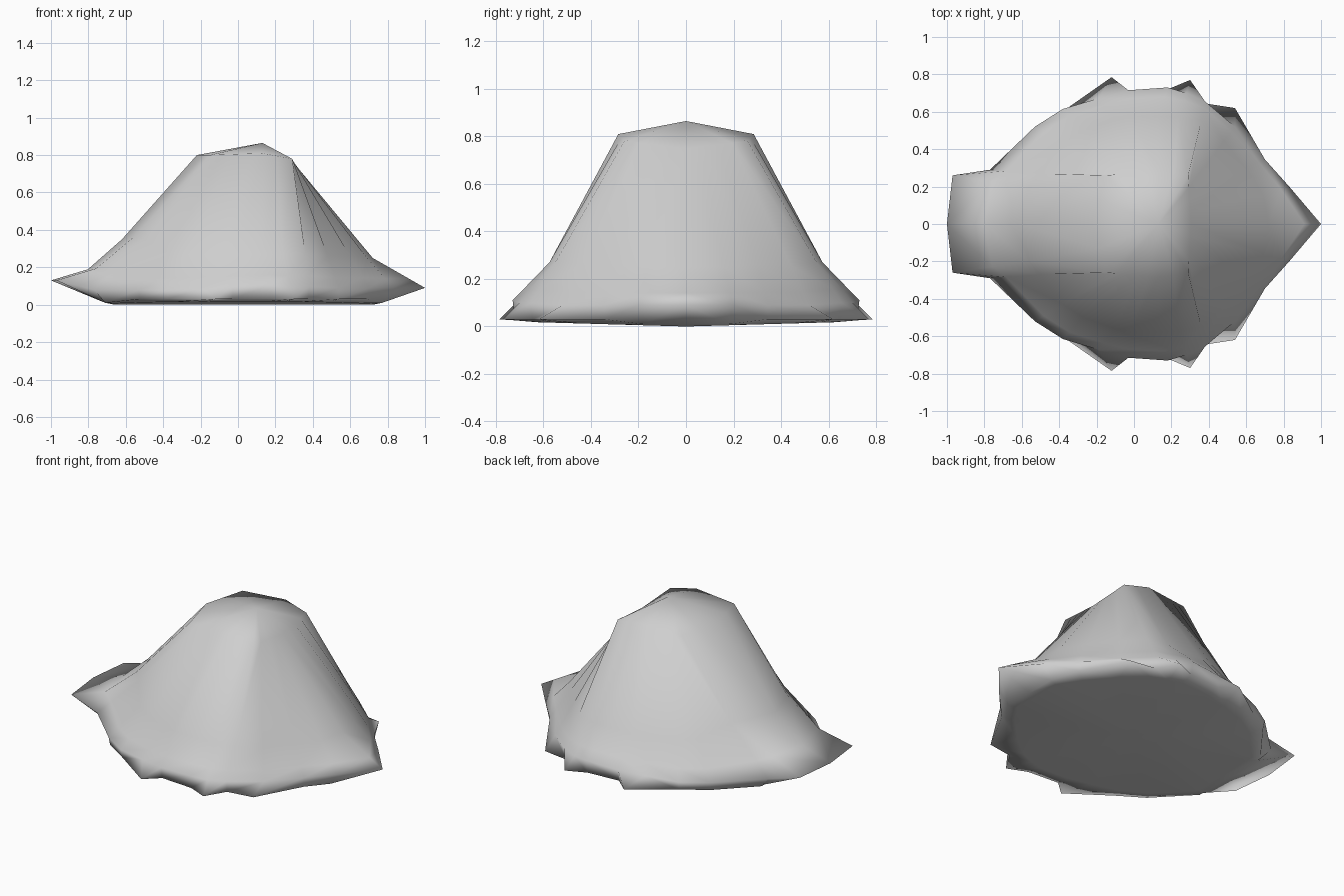
import bpy, bmesh
from mathutils import Vector

if "Cube" in bpy.data.objects:
    bpy.data.objects.remove(bpy.data.objects["Cube"])

# Half outline of the rim, from the tail (-x) to the point (+x)
RIM = [(-1, 0, .13), (-.97, .26, .13), (-.77, .29, .08), (-.53, .52, .08),
       (-.38, .615, .08), (-.19, .672, .09), (-.03, .715, .10), (.18, .73, .11),
       (.28, .70, .10), (.38, .655, .10), (.54, .52, .09), (.70, .345, .09),
       (.83, .20, .09), (1, 0, .09)]
# Half outline of the waist, where the slope steepens
WAIST = [(-.62, 0, .35), (-.56, .20, .36), (-.50, .27, .35), (-.38, .43, .28),
         (-.27, .50, .27), (-.10, .56, .27), (-.02, .575, .27), (.13, .575, .27),
         (.24, .575, .27), (.36, .55, .27), (.48, .44, .26), (.60, .30, .26),
         (.69, .16, .25), (.72, 0, .25)]
# Corners of the flat crown, by column
CROWN = [(0, (-.22, 0, .80)), (2, (-.15, .26, .80)), (7, (.13, .285, .81)),
         (9, (.29, .26, .78)), (13, (.305, 0, .75))]
# Low spikes that stick out under the rim, by column
SPIKES = {5: (-.12, .785, .03), 8: (.30, .77, .03), 10: (.54, .62, .03)}


def clamp(v, lo, hi):
    return max(lo, min(hi, v))


def base_point(i, p):
    if i in SPIKES:
        return SPIKES[i]
    if 3 <= i <= 11:
        return (p[0] * .99, p[1] * .985, .03)
    return (clamp(p[0] * .94, -.71, .77), p[1] * .92, .01)


def floor_point(p):
    return (clamp(p[0] * .9, -.66, .72), p[1] * .86, .016 * p[1] / .65)


def skirt_point(p, q):
    tail = p[0] < -.9
    t = .52 if tail else .32
    x, y, z = (a + (b - a) * t for a, b in zip(p, q))
    return (x, y, z - .055 if tail else z)


def crown_point(i):
    for (a, p), (b, q) in zip(CROWN, CROWN[1:]):
        if i <= b:
            return Vector(p).lerp(Vector(q), (i - a) / (b - a))


rings = [[floor_point(p) for p in RIM],
         [base_point(i, p) for i, p in enumerate(RIM)], RIM,
         [skirt_point(p, q) for p, q in zip(RIM, WAIST)], WAIST,
         [crown_point(i) for i in range(len(RIM))]]

# Mound: loft the half rings, then close the underside and the peak with fans
bm = bmesh.new()
loops = [[bm.verts.new(p) for p in ring] for ring in rings]
floor_centre = bm.verts.new((0, 0, 0))
peak = bm.verts.new((.13, 0, .865))
for low, high in zip(loops, loops[1:]):
    for i in range(len(low) - 1):
        bm.faces.new((low[i], high[i], high[i + 1], low[i + 1]))
for i in range(len(RIM) - 1):
    bm.faces.new((loops[0][i], loops[0][i + 1], floor_centre))
    bm.faces.new((loops[-1][i + 1], loops[-1][i], peak))

# Mirror to the front half and weld the seam
bmesh.ops.mirror(bm, geom=bm.verts[:] + bm.edges[:] + bm.faces[:],
                 axis='Y', merge_dist=.001)
bmesh.ops.remove_doubles(bm, verts=bm.verts, dist=.001)
bmesh.ops.recalc_face_normals(bm, faces=bm.faces)
for f in bm.faces:
    f.smooth = True

mesh = bpy.data.meshes.new("mound")
bm.to_mesh(mesh)
bm.free()
mound = bpy.data.objects.new("mound", mesh)
bpy.context.collection.objects.link(mound)

stone = bpy.data.materials.new("light_grey")
stone.diffuse_color = (.62, .62, .62, 1)
stone.use_nodes = True
stone.node_tree.nodes["Principled BSDF"].inputs["Base Color"].default_value = stone.diffuse_color
mesh.materials.append(stone)
